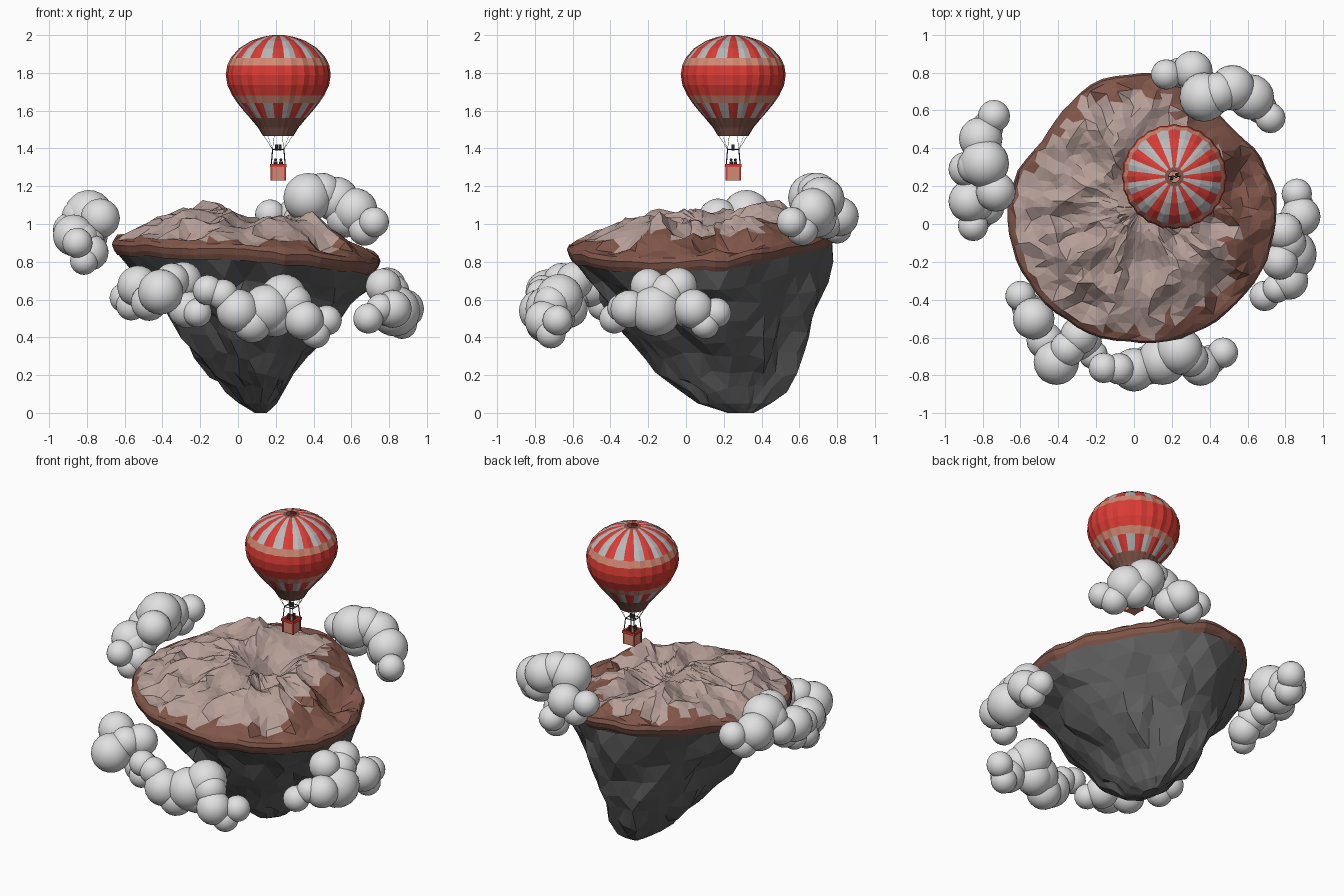
import bpy, bmesh, math, random
from mathutils import Vector, Matrix, noise

if "Cube" in bpy.data.objects:
    bpy.data.objects.remove(bpy.data.objects["Cube"])

random.seed(4)
TAU = 2 * math.pi


def mat(name, r, g, b):
    m = bpy.data.materials.new(name)
    m.diffuse_color = (r, g, b, 1)
    m.use_nodes = True
    m.node_tree.nodes["Principled BSDF"].inputs["Base Color"].default_value = m.diffuse_color
    return m


CLOUD = mat("cloud white", .75, .75, .75)
ROCK = mat("dark rock", .11, .11, .11)
SOIL = mat("brown soil", .22, .093, .067)
STONE = mat("pink stone", .47, .345, .31)
RED = mat("balloon red", .7, .045, .035)
GREY = mat("balloon grey", .48, .48, .48)
SALMON = mat("salmon", .64, .25, .17)
METAL = mat("dark metal", .06, .055, .055)


def finish(name, bm, mats, smooth=False):
    bmesh.ops.recalc_face_normals(bm, faces=bm.faces[:])
    me = bpy.data.meshes.new(name)
    for f in bm.faces:
        f.smooth = smooth
    bm.to_mesh(me)
    bm.free()
    for m in mats:
        me.materials.append(m)
    ob = bpy.data.objects.new(name, me)
    bpy.context.collection.objects.link(ob)


def skin(bm, rings):
    """Bridge closed rings of vertices; returns faces as (ring, column, face)."""
    out = []
    for i in range(len(rings) - 1):
        a, b, n = rings[i], rings[i + 1], len(rings[i])
        for j in range(n):
            k = (j + 1) % n
            out.append((i, j, bm.faces.new((a[j], a[k], b[k], b[j]))))
    return out


# ---- island outline: nearly round, flattened at the two back corners, low on the right ----
CX, CY = .04, .085


def radius(ang):
    d = math.degrees(ang) % 360
    return .715 - sum(.08 * math.exp(-((d - c) / 24) ** 2) for c in (45, 143))


def rim(ang):
    return .87 - .05 * math.cos(ang) + .045 * math.sin(ang) - .025 * math.cos(2 * ang)


def wobble(x, y, z, s):
    return noise.noise(Vector((x * s, y * s, z * s)))


# ---- rocky underside: key levels of height, x range, y range ----
KEYS = [(.79, -.65, .73, -.595, .775), (.6, -.45, .58, -.43, .74), (.4, -.30, .43, -.30, .68),
        (.2, -.14, .29, -.14, .59), (.05, .01, .2, .07, .45), (0, .09, .15, .22, .36)]
levels = [KEYS[0]]
for a, b in zip(KEYS, KEYS[1:]):
    levels += [[(p + q) / 2 for p, q in zip(a, b)], b]
bm = bmesh.new()
rings = []
N = 30
for i, (z, x0, x1, y0, y1) in enumerate(levels):
    ring = []
    for j in range(N):
        ang = TAU * (j + .5 * (i % 2) + (random.uniform(-.25, .25) if i else 0)) / N
        k = radius(ang) / .71
        if i:
            k *= 1 + .18 * wobble(math.cos(ang), math.sin(ang), z, 3.2)
        x = (x0 + x1) / 2 + (x1 - x0) / 2 * k * math.cos(ang)
        y = (y0 + y1) / 2 + (y1 - y0) / 2 * k * math.sin(ang)
        lift = (rim(ang) - .83) * (z / .79) ** 2
        jit = random.uniform(-.025, .025) if 0 < i < 8 else 0
        ring.append(bm.verts.new((x, y, z + lift + jit)))
    rings.append(ring)
skin(bm, rings)
bm.faces.new(rings[-1])
bmesh.ops.triangulate(bm, faces=bm.faces[:])
finish("island_rock", bm, [ROCK])

# ---- island top: soil lip rising to crumpled stone ridges (x, y, height, width) ----
PEAKS = [(-.26, .40, .09, .20), (-.03, .06, .05, .12), (-.25, -.2, .06, .16),
         (.42, -.2, .07, .12), (.15, -.25, .06, .12), (.1, .5, .03, .15), (.5, .12, -.05, .16)]
LIP = [(.96, -.05), (.985, -.025), (1, .005), (.985, .03)]


def height(x, y, f):
    h = .10 * (1 - f ** 3)
    h += sum(a * math.exp(-((x - px) ** 2 + (y - py) ** 2) / (w * w)) for px, py, a, w in PEAKS)
    ridge = 1 - 2 * abs(wobble(x, y, 1.7, 4.5))
    # flutes running down towards the edge
    flute = abs(wobble(math.atan2(y - CY, x - CX), f * .2, 5, 5)) * f
    return h + ((ridge - .65) * .09 + (flute - .15) * .10) * min(1, (1 - f) * 5)


bm = bmesh.new()
rings = []
N = 64
for f, dz in LIP + [(.95 - .07 * i, None) for i in range(13)]:
    ring = []
    for j in range(N):
        ang = TAU * j / N
        g = f
        if dz is None:
            ang += random.uniform(-.35, .35) * TAU / N
            g += random.uniform(-.02, .02)
        r = radius(ang) * g * (1 + .025 * wobble(math.cos(ang), math.sin(ang), 0, 5))
        x, y = CX + r * math.cos(ang), CY + r * math.sin(ang)
        if dz is None:
            z = rim(ang) * g ** 2 + .89 * (1 - g ** 2) + .03 + height(x, y, g)
        else:
            z = rim(ang) + dz + .02 * wobble(x, y, 0, 7)
        ring.append(bm.verts.new((x, y, z)))
    rings.append(ring)
skin(bm, rings)
bmesh.ops.poke(bm, faces=[bm.faces.new(rings[-1])])
bmesh.ops.triangulate(bm, faces=bm.faces[:])
for fc in bm.faces:  # stone reaches the edge at left, soil shows in a valley at right
    c = fc.calc_center_median()
    ang = math.atan2(c.y - CY, c.x - CX)
    f = math.hypot(c.x - CX, c.y - CY) / radius(ang)
    limit = .88 - .18 * math.cos(ang - .3) - .16 * math.exp(-((math.degrees(ang) - 8) / 20) ** 2)
    limit += .25 * wobble(math.cos(ang), math.sin(ang), 3, 6)
    fc.material_index = 1 if f < min(limit, .955) else 0
finish("island_top", bm, [SOIL, STONE])

# ---- clouds: a few main puffs (x, y, z, radius), smaller ones filled in between ----
CLOUDS = {
    "left_cloud": [(-.74, .57, 1.0, .085), (-.81, .45, 1.0, .115), (-.79, .32, 1.05, .13),
                   (-.89, .29, .97, .09), (-.73, .17, 1.03, .105), (-.87, .12, .94, .11),
                   (-.78, .09, .85, .095), (-.85, -.01, .90, .08)],
    "front_cloud": [(-.60, -.38, .61, .08), (-.53, -.50, .67, .11), (-.41, -.73, .64, .12),
                    (-.29, -.59, .70, .10), (-.27, -.62, .55, .10), (-.16, -.76, .65, .08),
                    (0, -.77, .54, .115), (.15, -.72, .55, .13), (.24, -.67, .61, .125),
                    (.35, -.75, .49, .105), (.47, -.68, .49, .08)],
    "right_cloud": [(.86, .16, .53, .08), (.88, .04, .55, .105), (.79, -.04, .67, .10),
                    (.83, -.16, .54, .135), (.77, -.20, .67, .095), (.82, -.3, .55, .10),
                    (.69, -.38, .50, .08)],
    "back_cloud": [(.17, .79, 1.05, .08), (.31, .81, 1.04, .105), (.37, .67, 1.14, .13),
                   (.52, .72, 1.13, .12), (.62, .67, 1.07, .12), (.72, .56, 1.01, .08)],
}
for name, puffs in CLOUDS.items():
    bm = bmesh.new()
    fill = []
    for k, (a, b) in enumerate(zip(puffs, puffs[1:])):
        m = [(p + q) / 2 for p, q in zip(a, b)]
        fill.append((m[0], m[1], m[2] + (.03 if k % 3 == 2 else -.07), m[3] * .85))
    for x, y, z, r in puffs + fill:
        bmesh.ops.create_icosphere(bm, subdivisions=3, radius=r, matrix=Matrix.Translation((x, y, z)))
    finish(name, bm, [CLOUD], True)

# ---- balloon envelope, open at both ends: half ellipse above, teardrop below, colour bands ----
BX, BY = .213, .25
HEIGHTS = [1.465, 1.51, 1.56, 1.6, 1.64, 1.68, 1.735, 1.79, 1.84, 1.88, 1.93, 1.97, 1.99, 1.9965, 2]
BANDS = "bbsspRRRpssssb"  # brown, striped, pink, red


def envelope(z):
    if z > 1.79:
        return max(.03, .278 * math.sqrt(max(0, 1 - ((z - 1.79) / .21) ** 2)))
    return .08 + .198 * max(0, math.cos((1.79 - z) / .325 * math.pi / 2)) ** 1.3


bm = bmesh.new()
N = 48
rings = []
for z in HEIGHTS:
    ring = []
    for j in range(N):
        a, r = TAU * (j - 1) / N, envelope(z) * (1 if j % 2 else .975)
        ring.append(bm.verts.new((BX + r * math.cos(a), BY + r * math.sin(a), z)))
    rings.append(ring)
for i, j, fc in skin(bm, rings):
    stripe = 1 + (j // 2) % 2
    fc.material_index = {"b": 0, "R": 1, "s": stripe, "p": 3}[BANDS[i]]
finish("balloon_envelope", bm, [SOIL, RED, GREY, SALMON])


# ---- basket, frame, ropes and riders ----
def box(bm, x, y, z, sx, sy, sz):
    m = Matrix.Translation((BX + x, BY + y, z)) @ Matrix.Diagonal((sx, sy, sz, 1))
    bmesh.ops.create_cube(bm, size=1, matrix=m)


def rod(bm, a, b, r, n=6):
    a, b = Vector(a), Vector(b)
    d = b - a
    m = Matrix.Translation((a + b) / 2 + Vector((BX, BY, 0))) @ d.to_track_quat('Z', 'Y').to_matrix().to_4x4()
    bmesh.ops.create_cone(bm, cap_ends=True, segments=n, radius1=r, radius2=r, depth=d.length, matrix=m)


def square(bm, half, z, r):
    for s in (-half, half):
        rod(bm, (s, -half, z), (s, half, z), r)
        rod(bm, (-half, s, z), (half, s, z), r)


CORNERS = [(-1, -1), (1, -1), (1, 1), (-1, 1)]
bm = bmesh.new()
box(bm, 0, 0, 1.236, .072, .072, .012)
for s in (-1, 1):
    box(bm, s * .033, 0, 1.27, .008, .074, .08)
    box(bm, 0, s * .033, 1.27, .074, .008, .08)
finish("basket", bm, [SALMON])

bm = bmesh.new()
for s in (-1, 1):
    box(bm, s * .037, 0, 1.309, .014, .088, .016)
    box(bm, 0, s * .037, 1.309, .088, .014, .016)
for sx, sy in CORNERS:
    box(bm, sx * .036, sy * .036, 1.27, .01, .01, .08)
finish("basket_rim", bm, [RED])

bm = bmesh.new()
square(bm, .03, 1.395, .003)
for sx, sy in CORNERS:
    rod(bm, (sx * .037, sy * .037, 1.31), (sx * .03, sy * .03, 1.395), .003)
for s in (-.009, .009):
    rod(bm, (s, 0, 1.39), (s, 0, 1.42), .008, 8)
rod(bm, (-.03, 0, 1.395), (.03, 0, 1.395), .003)
finish("burner_frame", bm, [METAL])

bm = bmesh.new()
for k in range(12):
    a = TAU * (k + .5) / 12
    c, s = math.cos(a), math.sin(a)
    rod(bm, (math.copysign(.03, c), math.copysign(.03, s), 1.395), (.08 * c, .08 * s, 1.47), .0011, 4)
finish("ropes", bm, [GREY])

bm = bmesh.new()
for s in (-1, 1):
    rod(bm, (s * .014, s * .011, 1.245), (s * .014, s * .011, 1.33), .01, 8)
    bmesh.ops.create_icosphere(bm, subdivisions=2, radius=.008,
                               matrix=Matrix.Translation((BX + s * .014, BY + s * .011, 1.34)))
finish("riders", bm, [METAL])
